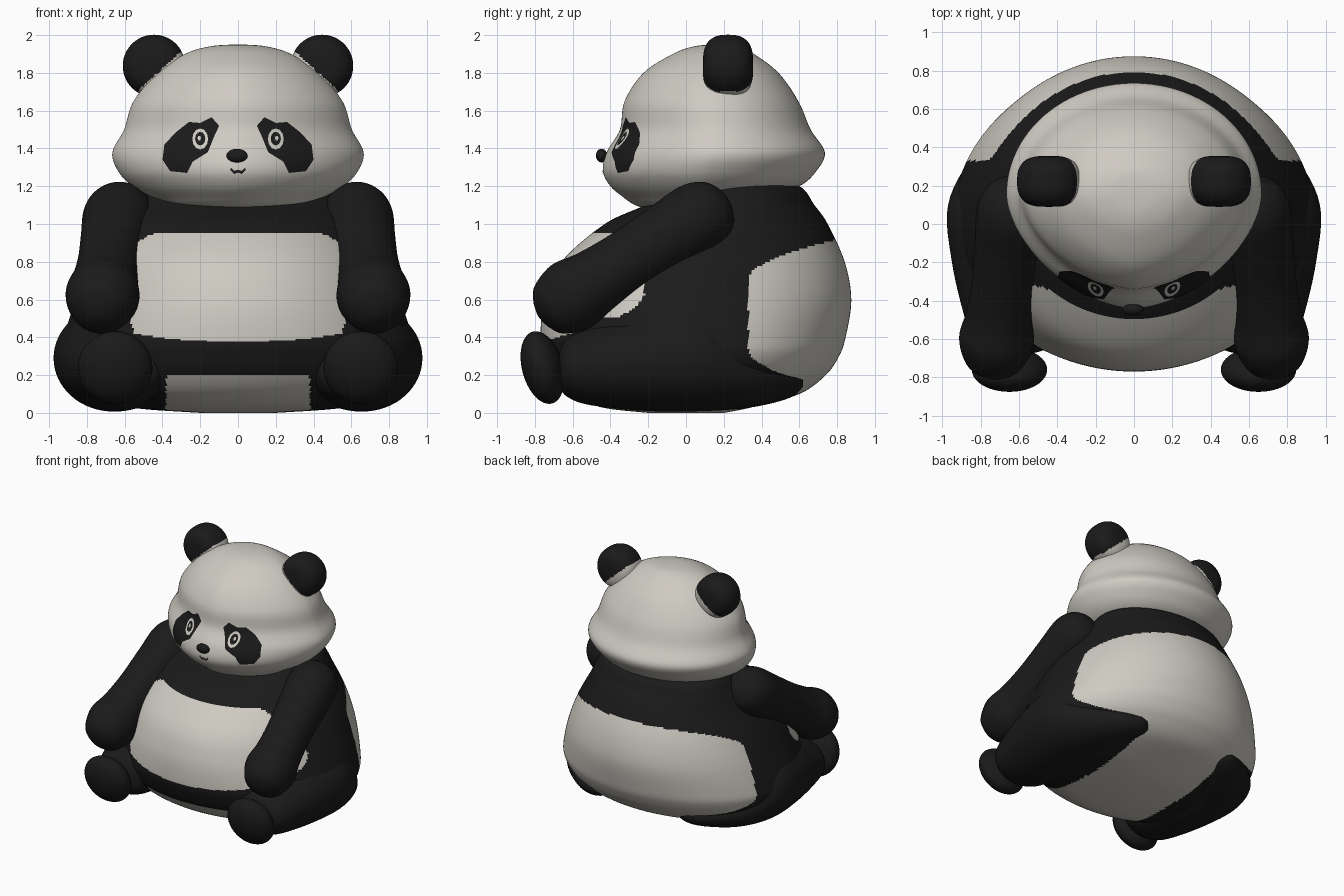
import bpy, bmesh, math
from mathutils import Matrix, Vector

cube = bpy.data.objects.get("Cube")
if cube:
    bpy.data.objects.remove(cube, do_unlink=True)


def material(name, rgb):
    m = bpy.data.materials.new(name)
    m.use_nodes = True
    m.diffuse_color = (*rgb, 1)
    m.node_tree.nodes["Principled BSDF"].inputs["Base Color"].default_value = (*rgb, 1)
    return m


WHITE = material("warm_white_fur", (0.62, 0.595, 0.54))
BLACK = material("black_fur", (0.0105, 0.0105, 0.0105))


def smooth_sections(sections, steps):
    """Catmull-Rom interpolation between cross-sections."""
    s = [Vector(v) for v in sections]
    out = []
    for i in range(len(s) - 1):
        a, b, c, d = s[max(i - 1, 0)], s[i], s[i + 1], s[min(i + 2, len(s) - 1)]
        for k in range(steps):
            t = k / steps
            out.append(0.5 * (2 * b + (c - a) * t + (2 * a - 5 * b + 4 * c - d) * t * t
                              + (3 * b - a - 3 * c + d) * t ** 3))
    return out + [s[-1]]


def finish(name, bm, mats, rule=None):
    mesh = bpy.data.meshes.new(name)
    for m in mats:
        mesh.materials.append(m)
    for f in bm.faces:
        f.smooth = True
        if rule:
            f.material_index = int(rule(f.calc_center_median()))
    bm.to_mesh(mesh)
    bm.free()
    obj = bpy.data.objects.new(name, mesh)
    bpy.context.collection.objects.link(obj)
    return obj


def bulge(u, power):
    """Height of a unit superellipse at u."""
    return max(0, 1 - abs(u) ** power) ** (1 / power)


def loft(name, sections, mats, matrix=Matrix(), rule=None, steps=6, segs=64, front_power=2):
    """Oval sections (height, centre x, radius x, low y, high y) joined into a skin."""
    bm = bmesh.new()
    rings = []
    for z, cx, rx, lo, hi in smooth_sections(sections, steps):
        ring = []
        for i in range(segs):
            a = 2 * math.pi * i / segs
            u = math.cos(a)
            v = math.sin(a) if i <= segs / 2 else -bulge(u, front_power)
            ring.append(bm.verts.new((cx + rx * u, (lo + hi) / 2 + (hi - lo) / 2 * v, z)))
        rings.append(ring)
    for r, q in zip(rings, rings[1:]):
        for i in range(segs):
            j = (i + 1) % segs
            bm.faces.new((r[i], r[j], q[j], q[i]))
    bm.faces.new(rings[0])
    bm.faces.new(rings[-1])
    bm.transform(matrix)
    bmesh.ops.recalc_face_normals(bm, faces=bm.faces)
    return finish(name, bm, mats, rule)


def round_part(name, profile, mats, start, end, rule=None):
    """Circular profile (distance, radius) swept from start towards end."""
    start, axis = Vector(start), Vector(end) - Vector(start)
    m = Matrix.Translation(start) @ axis.to_track_quat("Z", "Y").to_matrix().to_4x4()
    return loft(name, [(p, 0, r, -r, r) for p, r in profile], mats, m, rule, 6, 80)


def ellipsoid(name, centre, radii, mat, tilt=0):
    bm = bmesh.new()
    bmesh.ops.create_uvsphere(bm, u_segments=40, v_segments=24, radius=1)
    bm.transform(Matrix.Translation(centre) @ Matrix.Rotation(math.radians(tilt), 4, "X")
                 @ Matrix.Diagonal((*radii, 1)))
    return finish(name, bm, [mat])


# Torso: white belly, back and seat; black chest band and flanks
def torso_is_black(c):
    ax = abs(c.x)
    if c.z > (0.92 if c.y > 0 else 0.95):
        return True
    if c.z < 0.2 and (ax < 0.38 or c.y > 0.6):
        return False
    if c.y > 0.33 + 10 * max(0, abs(c.z - 0.52) - 0.18) ** 2:
        return False
    front = c.y < -0.22 - 0.6 * max(0, c.z - 0.75) - 8 * max(0, 0.64 - c.z) ** 2
    return not (front and (c.z > 0.5 or ax < 0.38 + 0.4 * c.z))


torso = [(0, .2, -.2, .2), (.03, .58, -.45, .35), (.1, .8, -.6, .6), (.2, .9, -.7, .74),
         (.3, .94, -.75, .81), (.4, .925, -.77, .845), (.6, .855, -.75, .875),
         (.8, .765, -.66, .84), (1, .64, -.43, .75), (1.1, .58, -.22, .68),
         (1.2, .5, -.08, .6), (1.25, .3, 0, .4)]
loft("torso", [(z, 0, rx, f, b) for z, rx, f, b in torso], [WHITE, BLACK],
     rule=torso_is_black, steps=18, segs=320)

# Head with wide cheeks and a low, narrowing muzzle
MUZZLE = 1.7
head = [(1.08, .15, -.2, .1), (1.1, .35, -.27, .25), (1.14, .45, -.33, .42), (1.2, .56, -.4, .6),
        (1.28, .635, -.44, .69), (1.38, .665, -.42, .735), (1.5, .603, -.35, .66),
        (1.65, .553, -.325, .595), (1.8, .425, -.225, .49), (1.9, .28, -.07, .36),
        (1.94, .15, .04, .28), (1.95, .03, .14, .2)]
head = [(z, 0, rx, f, b) for z, rx, f, b in head]
loft("head", head, [WHITE], steps=8, segs=128, front_power=MUZZLE)
head_skin = smooth_sections(head, 8)


def face_y(x, z):
    """Depth of the front of the head at x, z."""
    for p, q in zip(head_skin, head_skin[1:]):
        if p[0] <= z <= q[0]:
            s = p.lerp(q, (z - p[0]) / (q[0] - p[0]))
            return (s[3] + s[4]) / 2 - (s[4] - s[3]) / 2 * bulge(x / s[2], MUZZLE)


def face_plate(name, outline, mat, lift, side=1):
    """Thin marking that follows the front of the head."""
    pts = []
    for p, q in zip(outline, outline[1:] + outline[:1]):
        pts += [Vector(p).lerp(Vector(q), k / 4) for k in range(4)]
    mid = sum(pts, Vector((0, 0))) / len(pts)
    bm = bmesh.new()

    def vert(p):
        x, z = p.x * side, p.y
        return bm.verts.new((x, face_y(x, z) - lift, z))

    hub = vert(mid)
    rings = [[vert(mid.lerp(p, k / 6)) for p in pts] for k in range(1, 7)]
    for i in range(len(pts)):
        j = (i + 1) % len(pts)
        bm.faces.new((hub, rings[0][i], rings[0][j]))
        for r, q in zip(rings, rings[1:]):
            bm.faces.new((r[i], q[i], q[j], r[j]))
    bm.normal_update()
    for f in bm.faces:
        if f.normal.y > 0:
            f.normal_flip()
    finish(name, bm, [mat])


def oval(cx, cz, rx, rz, n=12):
    return [(cx + rx * math.cos(2 * math.pi * i / n), cz + rz * math.sin(2 * math.pi * i / n))
            for i in range(n)]


eye_patch = [(.14, 1.565), (.2, 1.535), (.26, 1.54), (.33, 1.485), (.39, 1.42), (.4, 1.34),
             (.36, 1.28), (.27, 1.27), (.24, 1.33), (.16, 1.38), (.13, 1.455), (.1, 1.52)]
arm = [(-.185, .02), (-.17, .08), (-.115, .15), (0, .19), (.2, .18), (.45, .168),
       (.65, .175), (.8, .195), (.93, .15), (.98, .085), (1, .02)]
ear = [(0, .02), (.004, .075), (.025, .125), (.07, .157), (.1325, .165), (.195, .157),
       (.24, .125), (.261, .075), (.265, .02)]
thigh = [(-.68, .62, .03, .2, .26), (-.665, .62, .13, .13, .34), (-.62, .62, .21, .08, .4),
         (-.5, .62, .26, .04, .45), (-.2, .64, .31, .01, .54), (.1, .66, .31, .01, .56),
         (.35, .58, .26, .03, .36), (.55, .46, .15, .08, .24), (.62, .42, .03, .14, .18)]
along_y = Matrix(((1, 0, 0, 0), (0, 0, 1, 0), (0, 1, 0, 0), (0, 0, 0, 1)))

# Paired parts
for side, label in ((1, "left"), (-1, "right")):
    mirror = Matrix.Diagonal((side, 1, 1, 1))
    loft(label + "_leg", thigh, [BLACK], mirror @ along_y)
    ellipsoid(label + "_foot", (.65 * side, -.76, .24), (.197, .108, .197), BLACK, 15)
    round_part(label + "_arm", arm, [BLACK], (.63 * side, .065, 1.035), (.72 * side, -.62, .61))
    round_part(label + "_ear", ear, [BLACK, WHITE], (.445 * side, .09, 1.837),
               (.445 * side, .355, 1.837),
               rule=lambda c: .67 * abs(c.x) + .74 * c.z < 1.618)
    face_plate(label + "_eye_patch", eye_patch, BLACK, .004, side)
    face_plate(label + "_eye_white", oval(.2, 1.45, .042, .056), WHITE, .007, side)
    face_plate(label + "_pupil", oval(.2, 1.452, .027, .036), BLACK, .0085, side)
    face_plate(label + "_eye_glint", oval(.205, 1.455, .01, .014, 6), WHITE, .0095, side)
    face_plate(label + "_mouth_half",
               [(0, 1.287), (.02, 1.28), (.036, 1.297), (.042, 1.287), (.02, 1.265), (0, 1.272)],
               BLACK, .004, side)

# Nose
ellipsoid("nose", (-.005, -.447, 1.362), (.056, .03, .036), BLACK)
